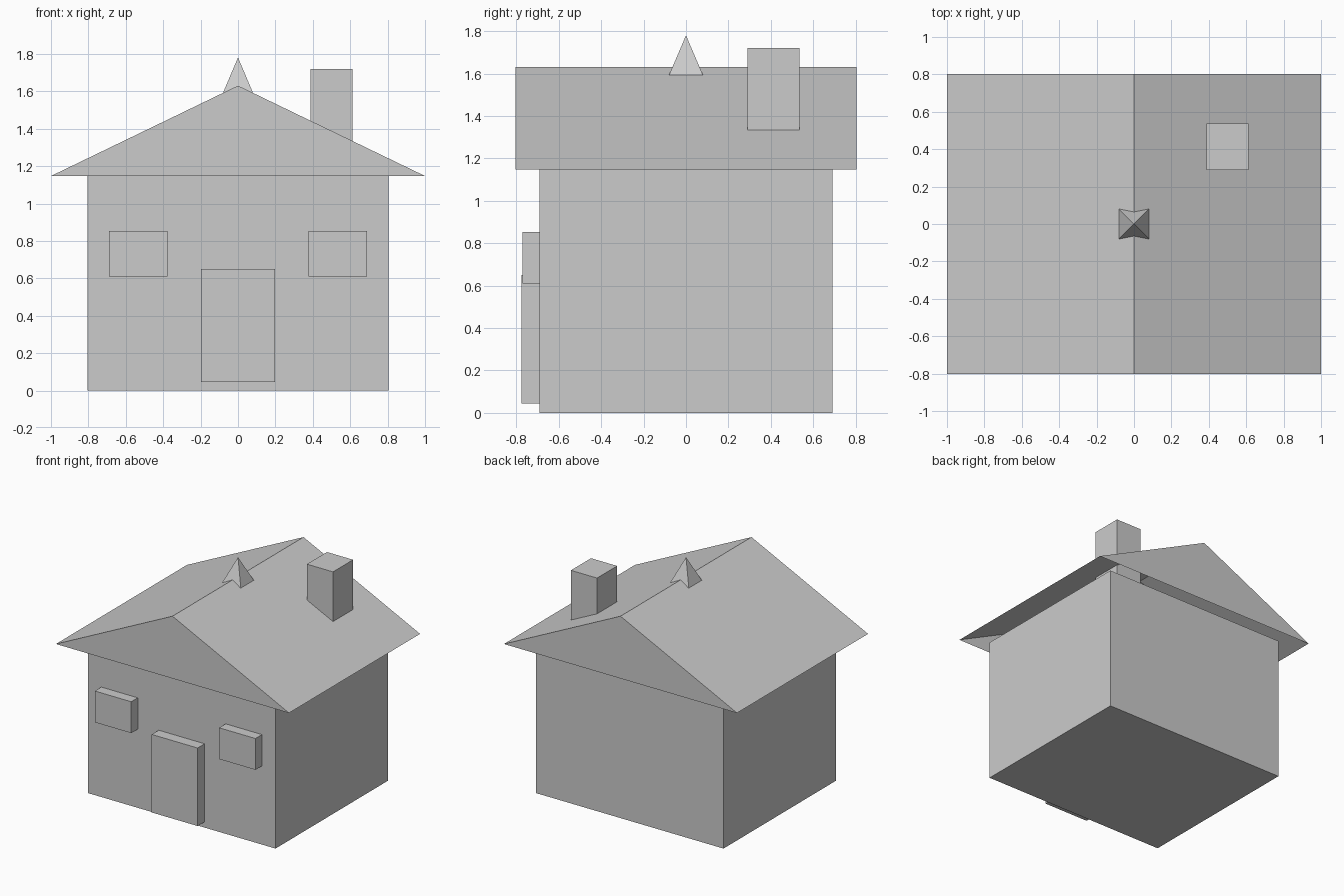
import bpy

if "Cube" in bpy.data.objects:
    bpy.data.objects.remove(bpy.data.objects["Cube"])

plaster = bpy.data.materials.new("plain_grey")
plaster.diffuse_color = (0.6, 0.6, 0.6, 1)
plaster.use_nodes = True
plaster.node_tree.nodes["Principled BSDF"].inputs["Base Color"].default_value = plaster.diffuse_color


def make(name, verts, faces):
    mesh = bpy.data.meshes.new(name)
    mesh.from_pydata(verts, [], faces)
    mesh.materials.append(plaster)
    obj = bpy.data.objects.new(name, mesh)
    bpy.context.collection.objects.link(obj)
    return obj


def box(name, x0, x1, y0, y1, z0, z1):
    verts = [(x, y, z) for z in (z0, z1)
             for x, y in ((x0, y0), (x1, y0), (x1, y1), (x0, y1))]
    sides = [(i, (i + 1) % 4, (i + 1) % 4 + 4, i + 4) for i in range(4)]
    return make(name, verts, [(3, 2, 1, 0), (4, 5, 6, 7)] + sides)


# Main body
box("walls", -0.805, 0.805, -0.69, 0.69, 0, 1.147)

# Hollow gabled roof: two slopes and two gables, open underneath
roof_profile = [(-1, 1.147), (1, 1.147), (0, 1.63)]
make("roof", [(x, y, z) for y in (-0.803, 0.803) for x, z in roof_profile],
     [(0, 1, 2), (5, 4, 3), (1, 4, 5, 2), (3, 0, 2, 5)])

# Chimney runs through the right slope
box("chimney", 0.388, 0.612, 0.29, 0.536, 1.2, 1.72)

# Four-sided spire on the ridge
s = 0.08
make("spire", [(-s, -s, 1.593), (s, -s, 1.593), (s, s, 1.593), (-s, s, 1.593),
               (0, 0, 1.78)],
     [(3, 2, 1, 0)] + [(i, (i + 1) % 4, 4) for i in range(4)])

# Raised door and windows on the front wall
box("door", -0.197, 0.197, -0.776, -0.68, 0.045, 0.65)
for side, left in (("left", -0.689), ("right", 0.377)):
    box(side + "_window", left, left + 0.312, -0.77, -0.68, 0.61, 0.853)
